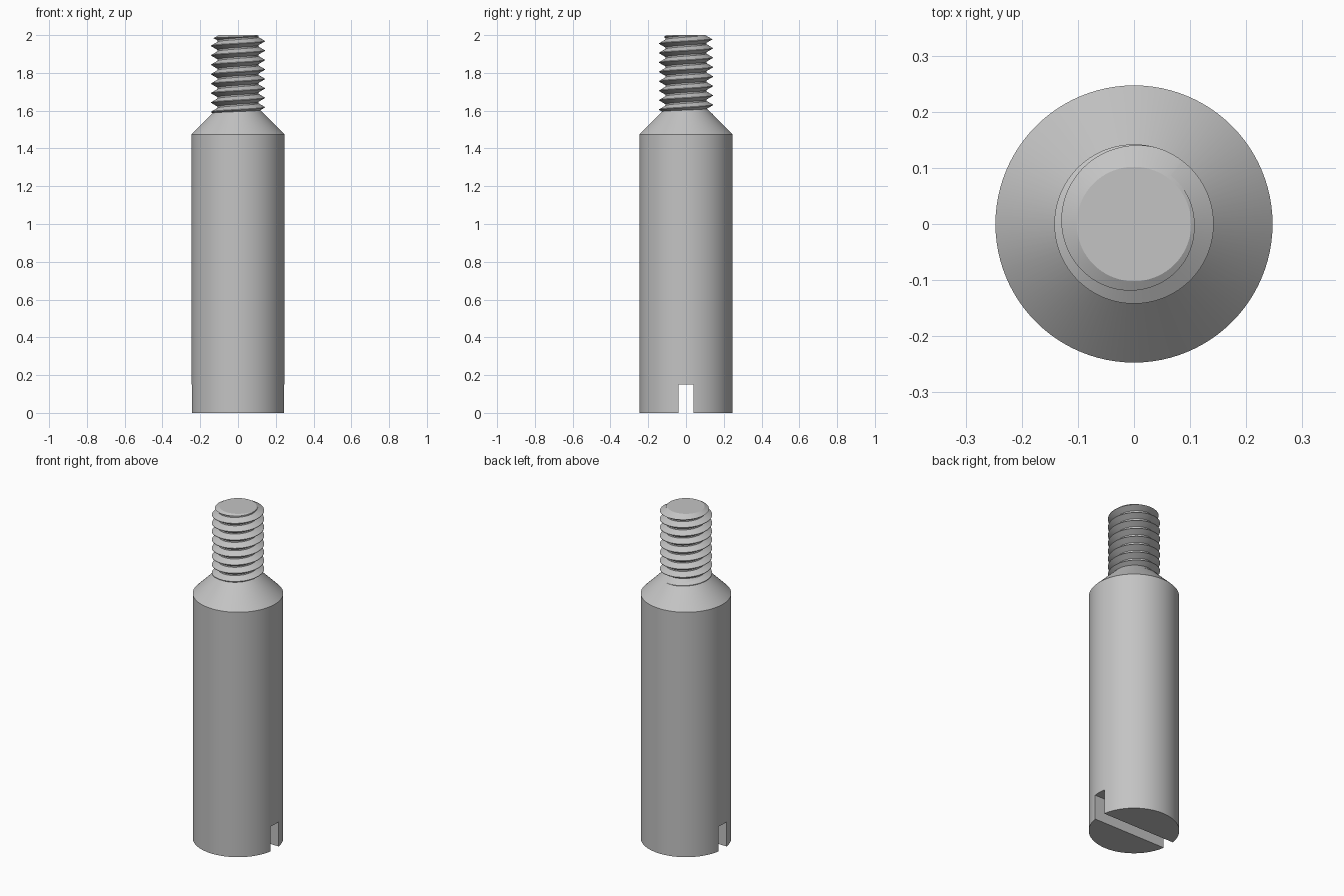
import bpy, bmesh, math

if "Cube" in bpy.data.objects:
    bpy.data.objects.remove(bpy.data.objects["Cube"])

SEG = 96
PITCH = 0.05
CREST, ROOT = 0.142, 0.108
T = math.tan(math.radians(60))

steel = bpy.data.materials.new("steel_grey")
steel.diffuse_color = (0.55, 0.55, 0.55, 1)
steel.use_nodes = True
steel.node_tree.nodes["Principled BSDF"].inputs["Base Color"].default_value = steel.diffuse_color


def to_object(name, bm):
    bmesh.ops.remove_doubles(bm, verts=bm.verts, dist=1e-5)
    bmesh.ops.recalc_face_normals(bm, faces=bm.faces)
    mesh = bpy.data.meshes.new(name)
    bm.to_mesh(mesh)
    bm.free()
    mesh.materials.append(steel)
    ob = bpy.data.objects.new(name, mesh)
    bpy.context.collection.objects.link(ob)
    return ob


def lathe(name, profile):
    """Solid of revolution from (radius, height) points, with flat end caps."""
    bm = bmesh.new()
    rings = [[bm.verts.new((r * math.cos(2 * math.pi * i / SEG),
                            r * math.sin(2 * math.pi * i / SEG), z))
              for i in range(SEG)] for r, z in profile]
    for a, b in zip(rings, rings[1:]):
        for i in range(SEG):
            j = (i + 1) % SEG
            bm.faces.new((a[i], a[j], b[j], b[i]))
    bm.faces.new(rings[0][::-1])
    bm.faces.new(rings[-1])
    return to_object(name, bm)


def helical_thread(name, z_start, turns):
    """V thread whose rows follow a right-handed helix."""
    flank = (CREST - ROOT) / T
    crest_w = 0.003
    section = [(0, CREST), (crest_w, CREST), (crest_w + flank, ROOT),
               (PITCH - flank, ROOT)]
    rows = [(z_start - crest_w / 2 + k * PITCH + dz, r)
            for k in range(turns) for dz, r in section]
    rows.append((z_start - crest_w / 2 + turns * PITCH, CREST))
    bm = bmesh.new()
    grid = []
    for z, r in rows:
        grid.append([bm.verts.new((r * math.cos(2 * math.pi * i / SEG),
                                   r * math.sin(2 * math.pi * i / SEG),
                                   z + PITCH * i / SEG)) for i in range(SEG + 1)])
    for a, b in zip(grid, grid[1:]):
        for i in range(SEG):
            bm.faces.new((a[i], a[i + 1], b[i + 1], b[i]))
    bmesh.ops.remove_doubles(bm, verts=bm.verts, dist=1e-5)
    # close both helical ends with fans to the axis
    open_edges = [e for e in bm.edges if e.is_boundary]
    mid = z_start + turns * PITCH / 2
    low = bm.verts.new((0, 0, z_start))
    high = bm.verts.new((0, 0, z_start + (turns + 1) * PITCH))
    for e in open_edges:
        hub = low if e.verts[0].co.z < mid else high
        bm.faces.new((e.verts[0], e.verts[1], hub))
    return to_object(name, bm)


def boolean(target, tool, operation):
    mod = target.modifiers.new(operation.lower(), 'BOOLEAN')
    mod.operation = operation
    mod.solver = 'EXACT'
    mod.object = tool
    bpy.context.view_layer.objects.active = target
    bpy.ops.object.modifier_apply(modifier=mod.name)
    bpy.data.objects.remove(tool, do_unlink=True)


# round body with a 45 degree shoulder
body = lathe("slotted_body", [(0.247, 0), (0.247, 1.475), (0.10, 1.622)])

# screwdriver slot across the bottom
bm = bmesh.new()
bmesh.ops.create_cube(bm, size=1)
for v in bm.verts:
    v.co = (v.co.x, v.co.y * 0.077, v.co.z * 0.30)
slot = to_object("slot_cutter", bm)
slot.hide_render = True
boolean(body, slot, 'DIFFERENCE')

# threaded stud, trimmed flat with a chamfered tip
stud = helical_thread("threaded_stud", 1.968 - 9 * PITCH, 11)
trim = lathe("stud_trim", [(0.2, 1.545), (0.2, 2 - 0.098 / T), (0.102, 2.0)])
trim.hide_render = True
boolean(stud, trim, 'INTERSECT')

# smooth round surfaces, sharp edges
for ob in (body, stud):
    bpy.ops.object.select_all(action='DESELECT')
    ob.select_set(True)
    bpy.context.view_layer.objects.active = ob
    bpy.ops.object.shade_smooth_by_angle(angle=math.radians(25))
